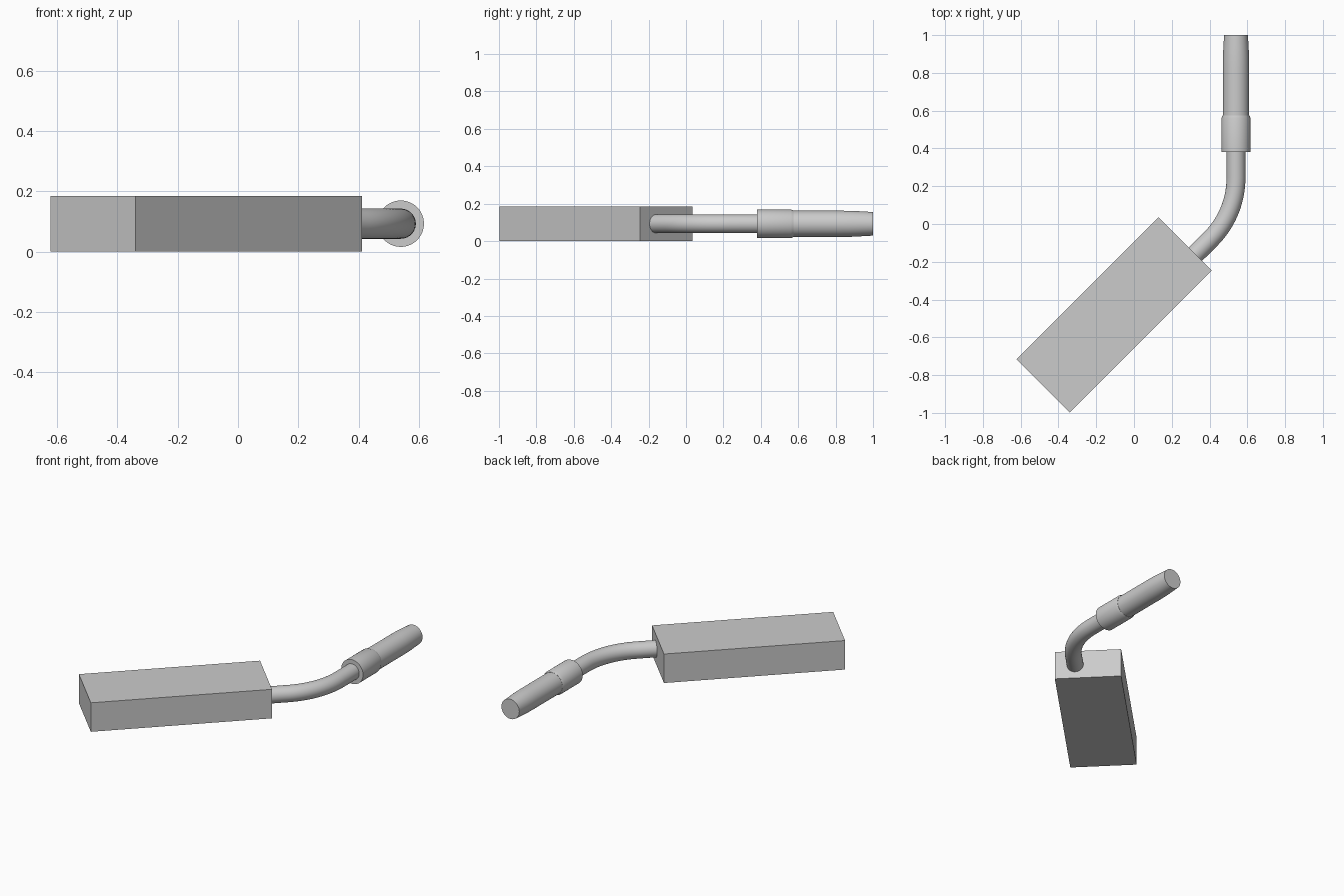
import bpy, bmesh
from math import sin, cos, pi, radians
from mathutils import Matrix, Vector

cube = bpy.data.objects.get("Cube")
if cube:
    bpy.data.objects.remove(cube, do_unlink=True)

GREY = (0.6, 0.6, 0.6, 1)
grey = bpy.data.materials.new("plain grey")
grey.use_nodes = True
grey.diffuse_color = GREY
grey.node_tree.nodes["Principled BSDF"].inputs["Base Color"].default_value = GREY

AXIS_X, AXIS_Z, SIDES = 0.54, 0.0925, 40


def finish(name, bm, smooth):
    """Turn a bmesh into a named grey object."""
    bmesh.ops.recalc_face_normals(bm, faces=bm.faces)
    mesh = bpy.data.meshes.new(name)
    bm.to_mesh(mesh)
    bm.free()
    obj = bpy.data.objects.new(name, mesh)
    bpy.context.collection.objects.link(obj)
    mesh.materials.append(grey)
    if smooth:
        bpy.ops.object.select_all(action="DESELECT")
        obj.select_set(True)
        bpy.context.view_layer.objects.active = obj
        bpy.ops.object.shade_smooth_by_angle(angle=radians(35))
    return obj


def tube(name, stations):
    """Loft capped circles through (centre x, centre y, heading, radius) stations."""
    bm = bmesh.new()
    rings = []
    for x, y, heading, radius in stations:
        side = Vector((-sin(heading), cos(heading), 0))
        centre = Vector((x, y, AXIS_Z))
        rings.append([bm.verts.new(centre + radius * (side * cos(a) + Vector((0, 0, sin(a)))))
                      for a in (2 * pi * i / SIDES for i in range(SIDES))])
    for a, b in zip(rings, rings[1:]):
        for i in range(SIDES):
            j = (i + 1) % SIDES
            bm.faces.new((a[i], a[j], b[j], b[i]))
    bm.faces.new(rings[0])
    bm.faces.new(rings[-1])
    return finish(name, bm, True)


def straight(name, profile):
    """Turned part along y from (y, radius) points."""
    return tube(name, [(AXIS_X, y, pi / 2, r) for y, r in profile])


# Rectangular block, turned 45 degrees
bm = bmesh.new()
bmesh.ops.create_cube(bm, size=1)
bmesh.ops.transform(bm, verts=bm.verts, matrix=(
    Matrix.Translation((-0.105, -0.481, AXIS_Z))
    @ Matrix.Rotation(pi / 4, 4, "Z")
    @ Matrix.Diagonal((1.064, 0.398, 2 * AXIS_Z, 1))))
finish("block", bm, False)

# Bent neck: straight out of the block, 45 degree arc, straight into the collar
BEND, ARC_END, NECK = 0.46, 0.245, 0.05
arc = [(AXIS_X - BEND + BEND * cos(t), ARC_END + BEND * sin(t), t + pi / 2, NECK)
       for t in (-pi / 4 * (1 - i / 14) for i in range(15))]
tube("bent_neck", [(0.315, -0.17, pi / 4, NECK)] + arc + [(AXIS_X, 0.4, pi / 2, NECK)])

# Collar and tapered handle
straight("collar", [(0.38, 0.077), (0.56, 0.077), (0.575, 0.071)])
straight("handle", [(0.55, 0.07), (0.83, 0.07), (0.88, 0.0695), (0.93, 0.067), (1.0, 0.063)])
